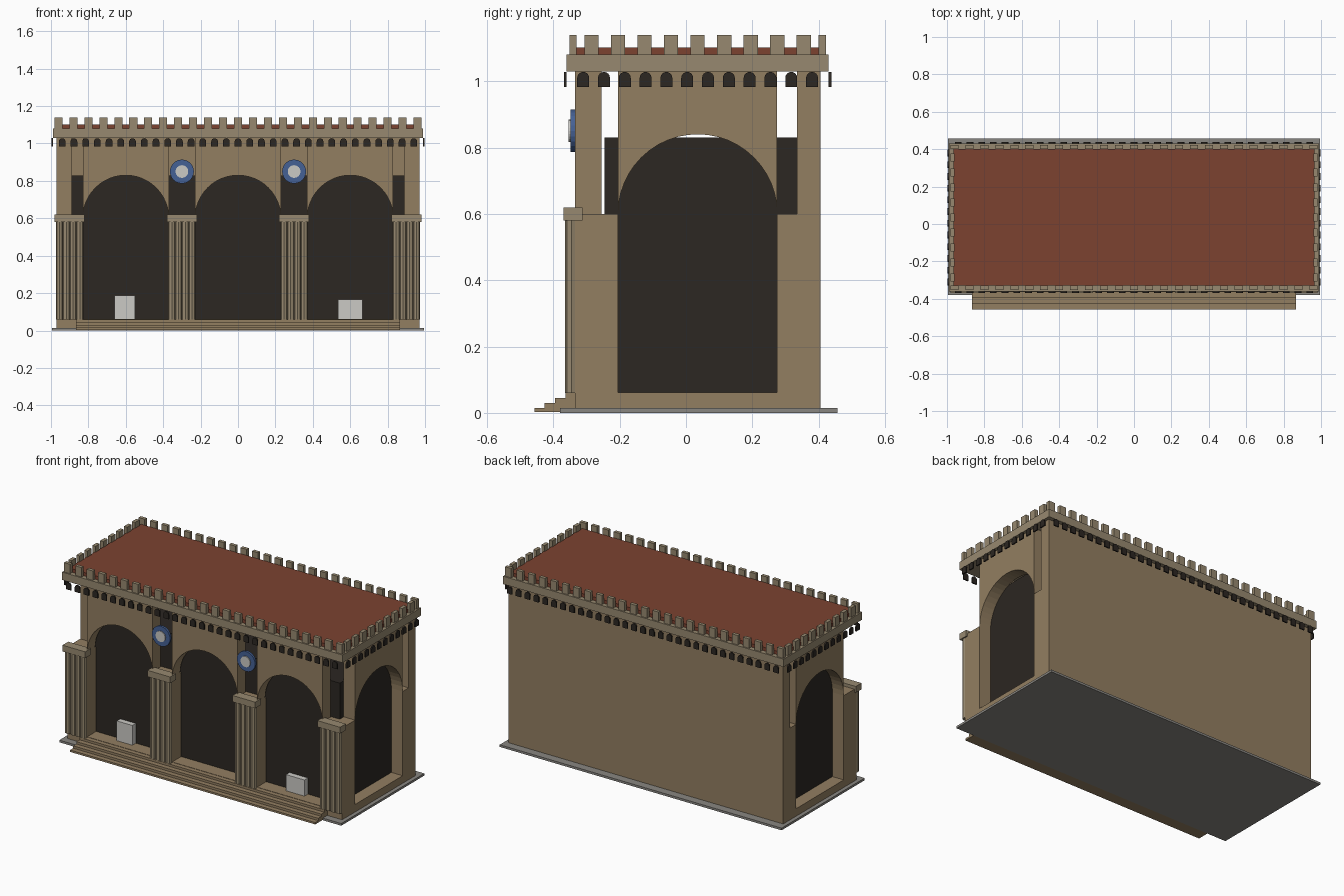
import bpy, bmesh
from math import pi, cos, sin
from mathutils import Matrix, Vector

if "Cube" in bpy.data.objects:
    bpy.data.objects.remove(bpy.data.objects["Cube"])


def material(name, rgb):
    m = bpy.data.materials.new(name)
    m.diffuse_color = (*rgb, 1)
    m.use_nodes = True
    m.node_tree.nodes["Principled BSDF"].inputs["Base Color"].default_value = m.diffuse_color
    return m


STONE = material("stone", (0.29, 0.21, 0.12))
TRIM = material("trim_stone", (0.31, 0.25, 0.16))
DARK = material("shadow", (0.025, 0.02, 0.016))
TILE = material("roof_tile", (0.20, 0.055, 0.03))
BLUE = material("blue_glaze", (0.06, 0.12, 0.30))
WHITE = material("white_stone", (0.6, 0.59, 0.56))
PAVING = material("paving", (0.25, 0.24, 0.22))

CY = 0.035        # centre of the building in y
BAYS = (-0.6, 0, 0.6)
PIERS = (-0.9, -0.3, 0.3, 0.9)


def finish(name, bm, mat):
    bmesh.ops.recalc_face_normals(bm, faces=bm.faces)
    me = bpy.data.meshes.new(name)
    bm.to_mesh(me)
    bm.free()
    me.materials.append(mat)
    ob = bpy.data.objects.new(name, me)
    bpy.context.collection.objects.link(ob)
    return ob


def boxes(name, mat, *bounds):
    """One object made of boxes given as (x0, x1, y0, y1, z0, z1)."""
    bm = bmesh.new()
    for x0, x1, y0, y1, z0, z1 in bounds:
        mtx = Matrix.Translation(((x0 + x1) / 2, (y0 + y1) / 2, (z0 + z1) / 2))
        mtx = mtx @ Matrix.Diagonal((x1 - x0, y1 - y0, z1 - z0, 1))
        bmesh.ops.create_cube(bm, size=1, matrix=mtx)
    return finish(name, bm, mat)


def cylinders(name, mat, centres, radius, depth, sides, axis="Z"):
    bm = bmesh.new()
    rot = Matrix.Rotation(pi / 2, 4, "X") if axis == "Y" else Matrix()
    for c in centres:
        bmesh.ops.create_cone(bm, cap_ends=True, segments=sides, radius1=radius,
                              radius2=radius, depth=depth,
                              matrix=Matrix.Translation(c) @ rot)
    return finish(name, bm, mat)


def prisms(name, mat, profile, places, thickness):
    """Extrude an (across, up) profile; places are (origin, runs_along_y)."""
    bm = bmesh.new()
    for origin, along_y in places:
        u = Vector((0, 1, 0)) if along_y else Vector((1, 0, 0))
        n = Vector((1, 0, 0)) if along_y else Vector((0, 1, 0))
        o = Vector(origin) - n * thickness / 2
        face = bm.faces.new([bm.verts.new(o + u * a + Vector((0, 0, b))) for a, b in profile])
        ext = bmesh.ops.extrude_face_region(bm, geom=[face], use_keep_orig=True)
        verts = [v for v in ext["geom"] if isinstance(v, bmesh.types.BMVert)]
        bmesh.ops.translate(bm, verts=verts, vec=n * thickness)
    return finish(name, bm, mat)


def arc(r, n, z=0):
    return [(r * cos(pi * i / n), z + r * sin(pi * i / n)) for i in range(n + 1)]


# Ground plate, floor and entrance steps
boxes("ground_plate", PAVING, (-0.995, 0.995, -0.38, 0.457, 0, 0.014))
boxes("floor_base", STONE, (-0.97, 0.97, -0.335, 0.405, 0.012, 0.062))
boxes("entrance_steps", STONE, *[
    (-0.865, 0.865, -0.457 + 0.031 * i, -0.33, 0.003, 0.015 * (i + 1)) for i in range(4)])

# Back wall and dark interior
boxes("back_wall", STONE, (-0.97, 0.97, 0.335, 0.405, 0.06, 1.03))
boxes("interior", DARK, (-0.89, 0.89, -0.245, 0.335, 0.06, 0.83))

# Lower piers at front and at the back corners
boxes("front_piers", STONE, *[(x - 0.07, x + 0.07, -0.335, -0.205, 0.06, 0.6) for x in PIERS])
boxes("back_corner_piers", STONE, *[
    (x - 0.07, x + 0.07, 0.275, 0.404, 0.06, 0.6) for x in (-0.9, 0.9)])

# Upper wall panels with round arches cut in their underside
front_profile = arc(0.23, 24) + [(-0.23, 0.43), (0.23, 0.43)]
prisms("front_arches", STONE, front_profile, [((x, -0.295, 0.6), False) for x in BAYS], 0.08)
side_profile = arc(0.24, 24) + [(-0.24, 0.43), (0.24, 0.43)]
prisms("side_arches", STONE, side_profile, [((x, CY, 0.6), True) for x in (-0.93, 0.93)], 0.08)

# Clustered shafts and capitals on each front pier
cylinders("column_shafts", TRIM,
          [(x + dx, -0.345, 0.32) for x in PIERS for dx in (-0.054, -0.018, 0.018, 0.054)],
          0.02, 0.52, 8)
boxes("capitals", TRIM, *[(x - 0.08, x + 0.08, -0.37, -0.312, 0.58, 0.62) for x in PIERS])

# Round medallions
for name, mat, r, y, d in (("medallion_rings", BLUE, 0.064, -0.341, 0.014),
                           ("medallion_centres", WHITE, 0.034, -0.346, 0.016)):
    cylinders(name, mat, [(x, y, 0.85) for x in (-0.3, 0.3)], r, d, 24, "Y")

# Cornice with the row of small dark arches below it
boxes("cornice", TRIM, (-0.99, 0.99, -0.36, 0.43, 1.03, 1.08))
niche = [(-0.018, 0), (0.018, 0)] + arc(0.018, 8, 0.027)
spots = [((-0.94 + 1.88 * i / 30, y, 0.983), False) for i in range(31) for y in (-0.364, 0.434)]
spots += [((x, CY - 0.345 + 0.69 * i / 11, 0.983), True) for i in range(12) for x in (-0.994, 0.994)]
prisms("small_arches", DARK, niche, spots, 0.008)

# Roof and battlements
boxes("roof", TILE, (-0.965, 0.965, -0.33, 0.4, 1.07, 1.102))
merlons = [(x - 0.0215, x + 0.0215, y - 0.011, y + 0.011, 1.08, 1.14)
           for x in [-0.96 + 0.08 * i for i in range(25)] for y in (-0.341, 0.411)]
merlons += [(x - 0.011, x + 0.011, y - 0.0215, y + 0.0215, 1.08, 1.14)
            for y in [CY - 0.32 + 0.08 * i for i in range(9)] for x in (-0.971, 0.971)]
boxes("battlements", TRIM, *merlons)

# Pale pedestals in the outer bays
boxes("pedestals", WHITE, (-0.66, -0.55, -0.28, -0.23, 0.06, 0.188),
      (0.535, 0.665, -0.28, -0.23, 0.06, 0.165))
